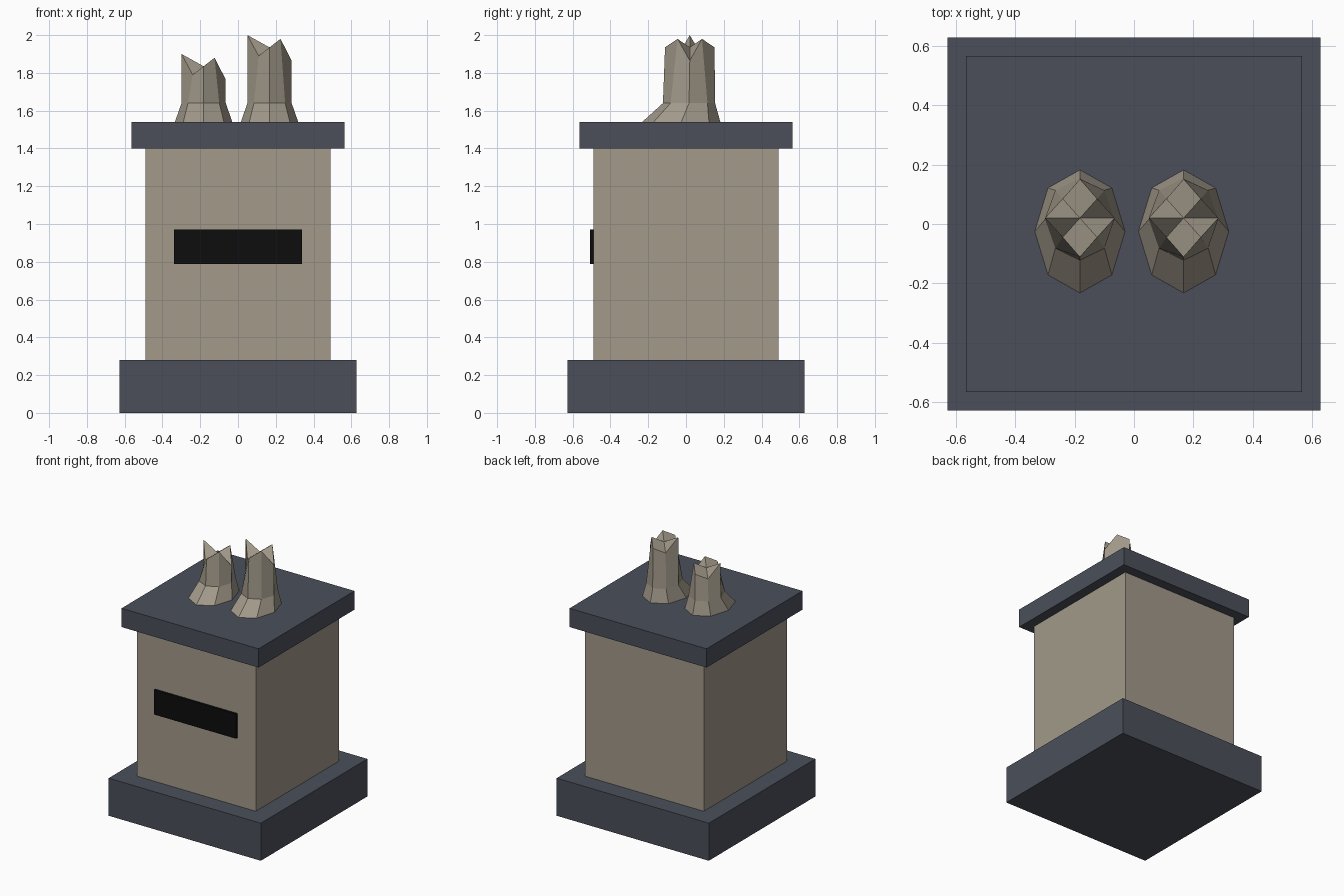
import bpy
import bmesh
from math import cos, sin, pi

cube = bpy.data.objects.get("Cube")
if cube:
    bpy.data.objects.remove(cube, do_unlink=True)


def make_material(name, rgb):
    mat = bpy.data.materials.new(name)
    mat.use_nodes = True
    color = (*rgb, 1.0)
    mat.diffuse_color = color
    mat.node_tree.nodes["Principled BSDF"].inputs["Base Color"].default_value = color
    return mat


stone = make_material("warm stone", (0.36, 0.32, 0.255))
slate = make_material("dark slate", (0.07, 0.078, 0.102))
black = make_material("black plaque", (0.004, 0.004, 0.004))


def add_object(name, bm, mat):
    bmesh.ops.recalc_face_normals(bm, faces=bm.faces)
    mesh = bpy.data.meshes.new(name)
    bm.to_mesh(mesh)
    bm.free()
    mesh.materials.append(mat)
    obj = bpy.data.objects.new(name, mesh)
    bpy.context.collection.objects.link(obj)
    return obj


def box(name, mat, half_x, y_range, z_range):
    bm = bmesh.new()
    bmesh.ops.create_cube(bm, size=1.0)
    for v in bm.verts:
        v.co.x *= 2 * half_x
        v.co.y = y_range[v.co.y > 0]
        v.co.z = z_range[v.co.z > 0]
    return add_object(name, bm, mat)


def slab(name, mat, half, z0, z1):
    return box(name, mat, half, (-half, half), (z0, z1))


def broken_leg(name, x, drop):
    """Eight-sided flared foot, ankle and shaft ending in a jagged break."""
    bm = bmesh.new()

    def ring(cy, rx, ry, heights, diagonal=1.0):
        verts = []
        for i in range(8):
            a = i * pi / 4
            k = diagonal if i % 2 else 1.0
            verts.append(bm.verts.new((x + rx * k * cos(a), cy + ry * k * sin(a), heights[i])))
        return verts

    # Break heights run from the left side (+x) round through the back
    jagged = [1.865, 1.98, 1.935, 1.89, 2.0, 1.89, 1.935, 1.98]
    foot = ring(-0.025, 0.152, 0.207, [1.54] * 8)
    ankle = ring(0.016, 0.117, 0.138, [1.64] * 8)
    top = ring(0.02, 0.117, 0.131, [h - drop for h in jagged], 0.7)
    centre = bm.verts.new((x, 0.02, 1.935 - drop))

    for low, high in ((foot, ankle), (ankle, top)):
        for i in range(8):
            j = (i + 1) % 8
            bm.faces.new((low[i], low[j], high[j], high[i]))
    for i in range(8):
        bm.faces.new((top[i], top[(i + 1) % 8], centre))
    bm.faces.new(foot[::-1])
    return add_object(name, bm, stone)


# Pedestal
slab("pedestal_base", slate, 0.628, 0.0, 0.28)
slab("pedestal_body", stone, 0.491, 0.28, 1.40)
slab("pedestal_cap", slate, 0.565, 1.40, 1.54)
box("front_plaque", black, 0.338, (-0.508, -0.49), (0.787, 0.97))

# Remains of the statue
broken_leg("right_broken_leg", -0.182, 0.1)
broken_leg("left_broken_leg", 0.167, 0.0)
